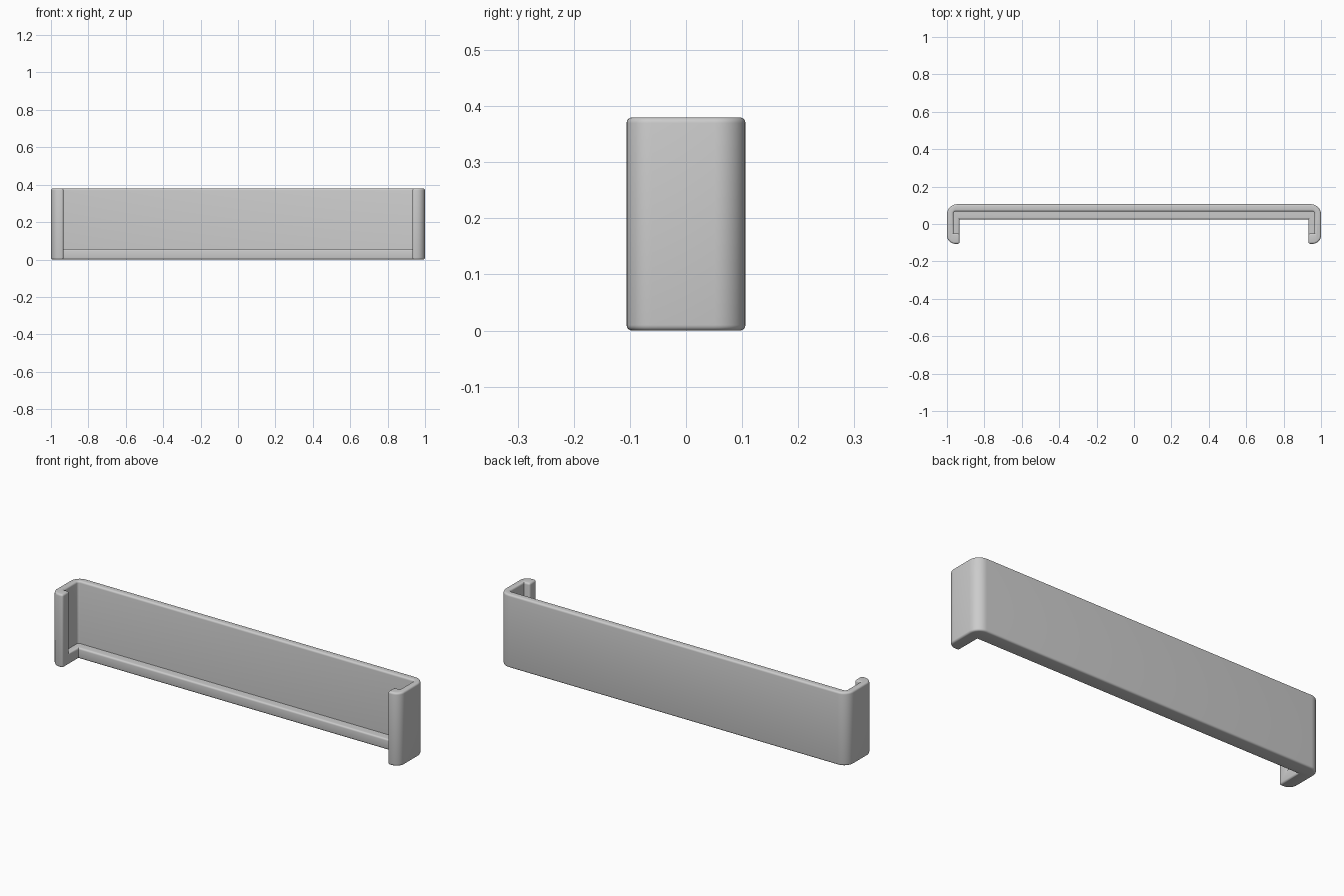
import bpy, bmesh
from math import sin, cos, pi

cube = bpy.data.objects.get("Cube")
if cube:
    bpy.data.objects.remove(cube, do_unlink=True)

HEIGHT, BACK, FRONT = 0.38, 0.106, -0.106
LEDGE = 0.057

grey = bpy.data.materials.new("plain_grey")
grey.use_nodes = True
colour = (0.6, 0.6, 0.6, 1)
grey.diffuse_color = colour
grey.node_tree.nodes["Principled BSDF"].inputs["Base Color"].default_value = colour


def arc(cx, cy, r, start, steps=8):
    """Quarter turn, counter-clockwise."""
    return [(cx + r * cos(start + pi / 2 * i / steps),
             cy + r * sin(start + pi / 2 * i / steps)) for i in range(steps + 1)]


def prism(name, outline, z0, z1):
    bm = bmesh.new()
    face = bm.faces.new([bm.verts.new((x, y, z0)) for x, y in outline])
    top = bmesh.ops.extrude_face_region(bm, geom=[face])
    for v in top["geom"]:
        if isinstance(v, bmesh.types.BMVert):
            v.co.z = z1
    bmesh.ops.recalc_face_normals(bm, faces=bm.faces)
    mesh = bpy.data.meshes.new(name)
    bm.to_mesh(mesh)
    bm.free()
    obj = bpy.data.objects.new(name, mesh)
    bpy.context.collection.objects.link(obj)
    return obj


# U-shaped outline with rounded outer corners: right half, then mirrored
r_back, r_front = 0.055, 0.045
half = [(0.933, 0.025), (0.933, FRONT)]
half += arc(1 - r_front, FRONT + r_front, r_front, -pi / 2)
half += arc(1 - r_back, BACK - r_back, r_back, 0)
outline = half + [(-x, y) for x, y in reversed(half)]
tray = prism("wall_tray", outline, 0, HEIGHT)

# Pocket above the ledge, behind the two front lips
r = 0.012
pocket = arc(0.965 - r, 0.067 - r, r, 0, 4)
pocket = [(0.965, -0.05)] + pocket
pocket += [(-x, y) for x, y in reversed(pocket)]
cutter = prism("pocket_cutter", pocket, LEDGE, HEIGHT + 0.1)
cutter.hide_render = True

cut = tray.modifiers.new("pocket", "BOOLEAN")
cut.operation = "DIFFERENCE"
cut.solver = "EXACT"
cut.object = cutter
bpy.context.view_layer.update()
result = tray.evaluated_get(bpy.context.evaluated_depsgraph_get())
mesh = bpy.data.meshes.new_from_object(result)
tray.modifiers.clear()
tray.data = mesh
bpy.data.objects.remove(cutter, do_unlink=True)

# Soften the outward edges only
bm = bmesh.new()
bm.from_mesh(mesh)
bmesh.ops.remove_doubles(bm, verts=bm.verts, dist=1e-5)
edges = [e for e in bm.edges
         if e.is_manifold and e.is_convex and e.calc_face_angle() > 0.6]
bmesh.ops.bevel(bm, geom=edges, offset=0.01, segments=4, profile=0.5,
                affect="EDGES", clamp_overlap=False)
bm.to_mesh(mesh)
bm.free()

mesh.materials.clear()
mesh.materials.append(grey)
bpy.context.view_layer.objects.active = tray
tray.select_set(True)
bpy.ops.object.shade_smooth_by_angle(angle=0.6)
